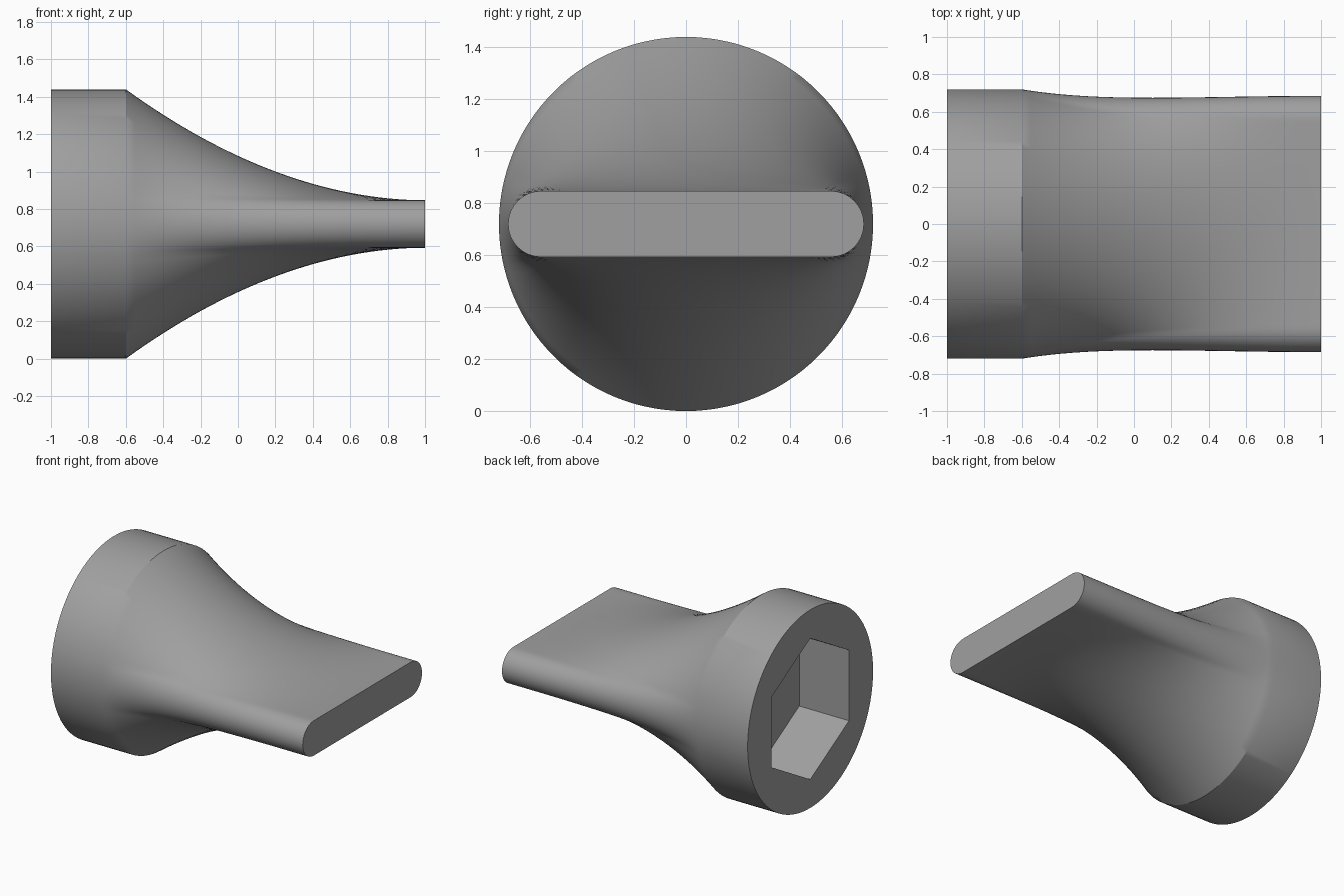
import bpy
import bmesh
import math

if "Cube" in bpy.data.objects:
    bpy.data.objects.remove(bpy.data.objects["Cube"])

RADIUS = 0.72            # round collar
SLOT_Y, SLOT_R = 0.558, 0.127   # flat tip: half straight length and end radius
SEAM = math.radians(13.5)       # collar angle where the tip's straight edges begin
N_END, N_FLAT = 8, 24
LOFT_STEPS = 32


def quarter():
    """Matching (collar, tip) points from the +y side up to the top centre."""
    pairs = []
    for i in range(N_END):
        a, b = SEAM * i / N_END, math.pi / 2 * i / N_END
        pairs.append(((RADIUS * math.cos(a), RADIUS * math.sin(a)),
                      (SLOT_Y + SLOT_R * math.cos(b), SLOT_R * math.sin(b))))
    for i in range(N_FLAT + 1):
        f = i / N_FLAT
        a = SEAM + (math.pi / 2 - SEAM) * f
        pairs.append(((RADIUS * math.cos(a), RADIUS * math.sin(a)),
                      (SLOT_Y * (1 - f), SLOT_R)))
    return pairs


def mirrored(p, sy, sz):
    return tuple((y * sy, z * sz) for y, z in p)


# Full outline pairs by mirroring the quarter
q = quarter()
outline = (q + [mirrored(p, -1, 1) for p in q[-2::-1]]
           + [mirrored(p, -1, -1) for p in q[1:]]
           + [mirrored(p, 1, -1) for p in q[-2:0:-1]])

bm = bmesh.new()


def section(x, w):
    """Cross-section at x: w = 1 is the round collar, w = 0 the flat tip."""
    pinch = 1 - 0.14 * w * (1 - w)
    return [bm.verts.new((x, (t[0] + (c[0] - t[0]) * w) * pinch,
                          RADIUS + t[1] + (c[1] - t[1]) * w)) for c, t in outline]


def hexagon(x, r=0.513):
    return [bm.verts.new((x, r * math.sin(math.pi / 3 * i),
                          RADIUS + r * math.cos(math.pi / 3 * i))) for i in range(6)]


def bridge(a, b):
    n = len(a)
    for i in range(n):
        bm.faces.new((a[i], a[(i + 1) % n], b[(i + 1) % n], b[i]))


def loop_edges(ring):
    return [bm.edges.get((ring[i - 1], ring[i])) for i in range(len(ring))]


# Collar and the blended body down to the flat tip
rings = [section(-1, 1)]
for i in range(LOFT_STEPS + 1):
    x = -0.6 + 1.6 * i / LOFT_STEPS
    rings.append(section(x, ((1 - x) / 1.6) ** 1.95 if i < LOFT_STEPS else 0))
for a, b in zip(rings, rings[1:]):
    bridge(a, b)
bm.faces.new(rings[-1])

# Hexagonal socket in the collar
mouth, floor = hexagon(-1), hexagon(-0.6)
bridge(mouth, floor)
bm.faces.new(floor)
bmesh.ops.triangle_fill(bm, use_beauty=True,
                        edges=loop_edges(rings[0]) + loop_edges(mouth))
bmesh.ops.recalc_face_normals(bm, faces=bm.faces)

mesh = bpy.data.meshes.new("nozzle")
bm.to_mesh(mesh)
bm.free()
nozzle = bpy.data.objects.new("nozzle", mesh)
bpy.context.collection.objects.link(nozzle)

grey = bpy.data.materials.new("grey")
grey.diffuse_color = (0.35, 0.35, 0.35, 1)
grey.use_nodes = True
grey.node_tree.nodes["Principled BSDF"].inputs["Base Color"].default_value = grey.diffuse_color
mesh.materials.append(grey)

bpy.context.view_layer.objects.active = nozzle
nozzle.select_set(True)
bpy.ops.object.shade_smooth_by_angle(angle=math.radians(30))
